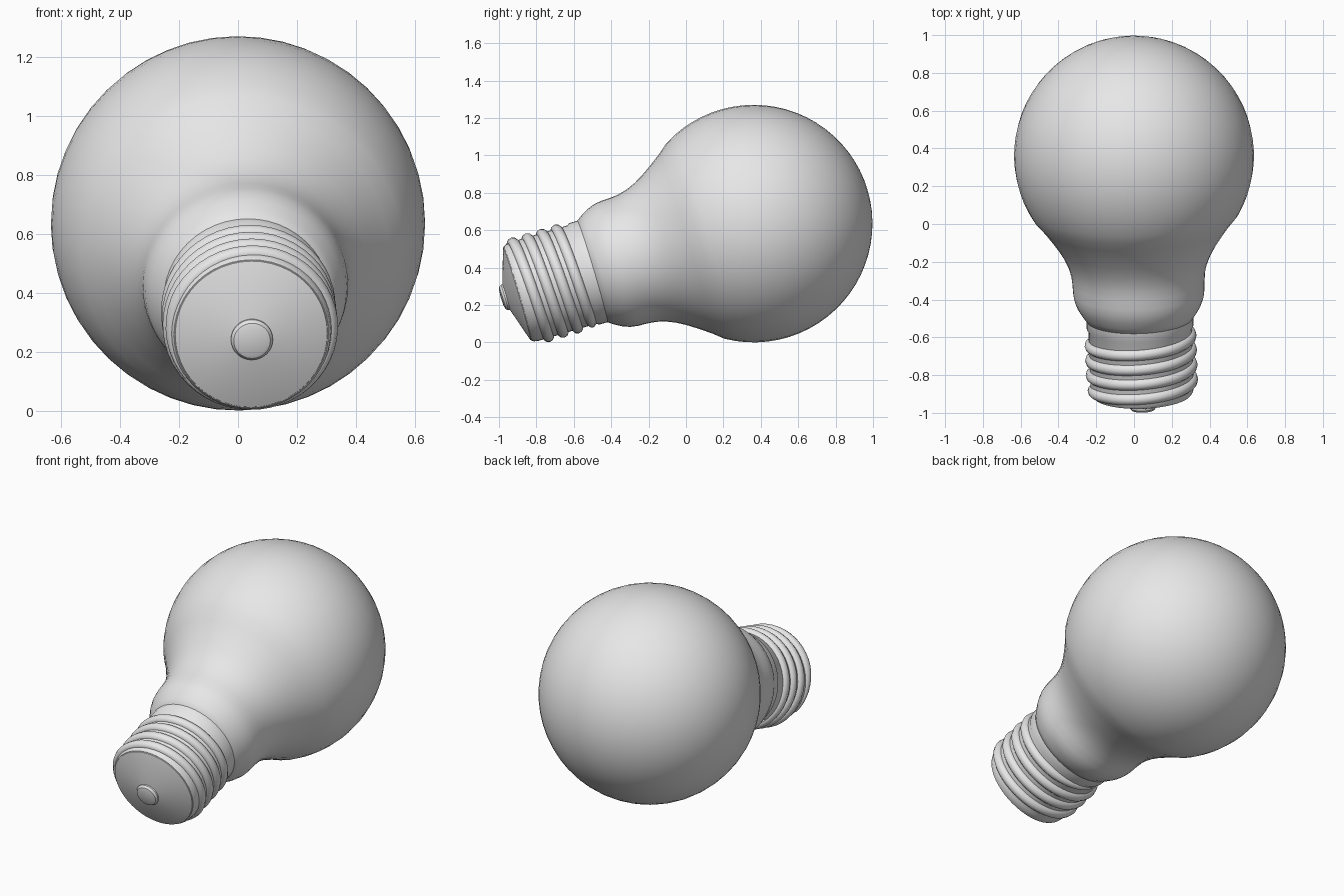
import bpy, bmesh
from math import sin, cos, pi, radians, tau
from mathutils import Vector, Matrix

cube = bpy.data.objects.get("Cube")
if cube:
    bpy.data.objects.remove(cube, do_unlink=True)

grey = bpy.data.materials.new("plain_grey")
grey.use_nodes = True
colour = (0.8, 0.8, 0.8, 1)
grey.diffuse_color = colour
grey.node_tree.nodes["Principled BSDF"].inputs["Base Color"].default_value = colour

# Tilted frame: local z runs from the screw base up through the round end
axis = Vector((-0.034, 0.958, 0.284)).normalized()
side = Vector((1, 0, 0))
side = (side - axis * side.dot(axis)).normalized()
up = side.cross(axis)
frame = Matrix((up, side, axis)).transposed().to_4x4()
frame.translation = (0, 0.362, 0.635)


def finish(name, bm, angle):
    bmesh.ops.recalc_face_normals(bm, faces=bm.faces)
    mesh = bpy.data.meshes.new(name)
    bm.to_mesh(mesh)
    bm.free()
    mesh.materials.append(grey)
    obj = bpy.data.objects.new(name, mesh)
    bpy.context.collection.objects.link(obj)
    obj.matrix_world = frame
    bpy.ops.object.select_all(action="DESELECT")
    obj.select_set(True)
    bpy.context.view_layer.objects.active = obj
    bpy.ops.object.shade_smooth_by_angle(angle=radians(angle))
    return obj


def lathe(name, profile, angle=35, steps=48):
    """Revolve (distance toward base, radius) points around the axis."""
    bm = bmesh.new()
    verts = [bm.verts.new((r, 0, -s)) for s, r in profile]
    edges = [bm.edges.new(pair) for pair in zip(verts, verts[1:])]
    bmesh.ops.spin(bm, geom=verts + edges, cent=(0, 0, 0), axis=(0, 0, 1),
                   angle=tau, steps=steps, use_duplicate=False)
    bmesh.ops.remove_doubles(bm, verts=bm.verts, dist=0.0005)
    return finish(name, bm, angle)


# Glass: a round globe flowing into a waisted neck
radius = 0.635
dome = [(-radius * cos(t), radius * sin(t))
        for t in (radians(5.25 * i) for i in range(24))]
neck = [(0.38, 0.5), (0.44, 0.457), (0.5, 0.417), (0.55, 0.389), (0.6, 0.368),
        (0.65, 0.355), (0.7, 0.35), (0.75, 0.348), (0.79, 0.342),
        (0.83, 0.327), (0.87, 0.304), (0.9, 0.283), (0.91, 0.26)]
lathe("glass_bulb", dome + neck, 60)

# Metal sleeve under the thread, with a rolled lower rim
lathe("screw_sleeve", [(0.88, 0.25), (0.885, 0.283), (0.945, 0.283),
                       (0.96, 0.274), (1.28, 0.274), (1.305, 0.27),
                       (1.318, 0.262), (1.32, 0.25)])

# Shallow insulating cone and the contact button at its tip
lathe("base_cone", [(1.312, 0.262), (1.322, 0.258), (1.385, 0.06), (1.385, 0)])
lathe("contact_button", [(1.375, 0.071), (1.39, 0.071), (1.402, 0.062),
                         (1.407, 0.045), (1.41, 0)])

# Screw thread: a round bead swept along a right-handed helix
pitch, bead, sides = 0.081, 0.027, 10
first_turn, turns, per_turn = -0.35, 3.95, 48
bm = bmesh.new()
rings = []
count = int(turns * per_turn)
for i in range(count + 1):
    turn = first_turn + i / per_turn
    taper = min(1, 0.3 + min(i, count - i) / 12)
    ring = []
    for k in range(sides):
        a = tau * k / sides
        r = 0.27 + bead * taper * cos(a)
        z = -1.265 + pitch * turn + bead * 1.1 * taper * sin(a)
        ring.append(bm.verts.new((r * cos(tau * turn), r * sin(tau * turn), z)))
    rings.append(ring)
for a, b in zip(rings, rings[1:]):
    for k in range(sides):
        n = (k + 1) % sides
        bm.faces.new((a[k], a[n], b[n], b[k]))
bm.faces.new(rings[0])
bm.faces.new(rings[-1])
finish("screw_thread", bm, 60)
